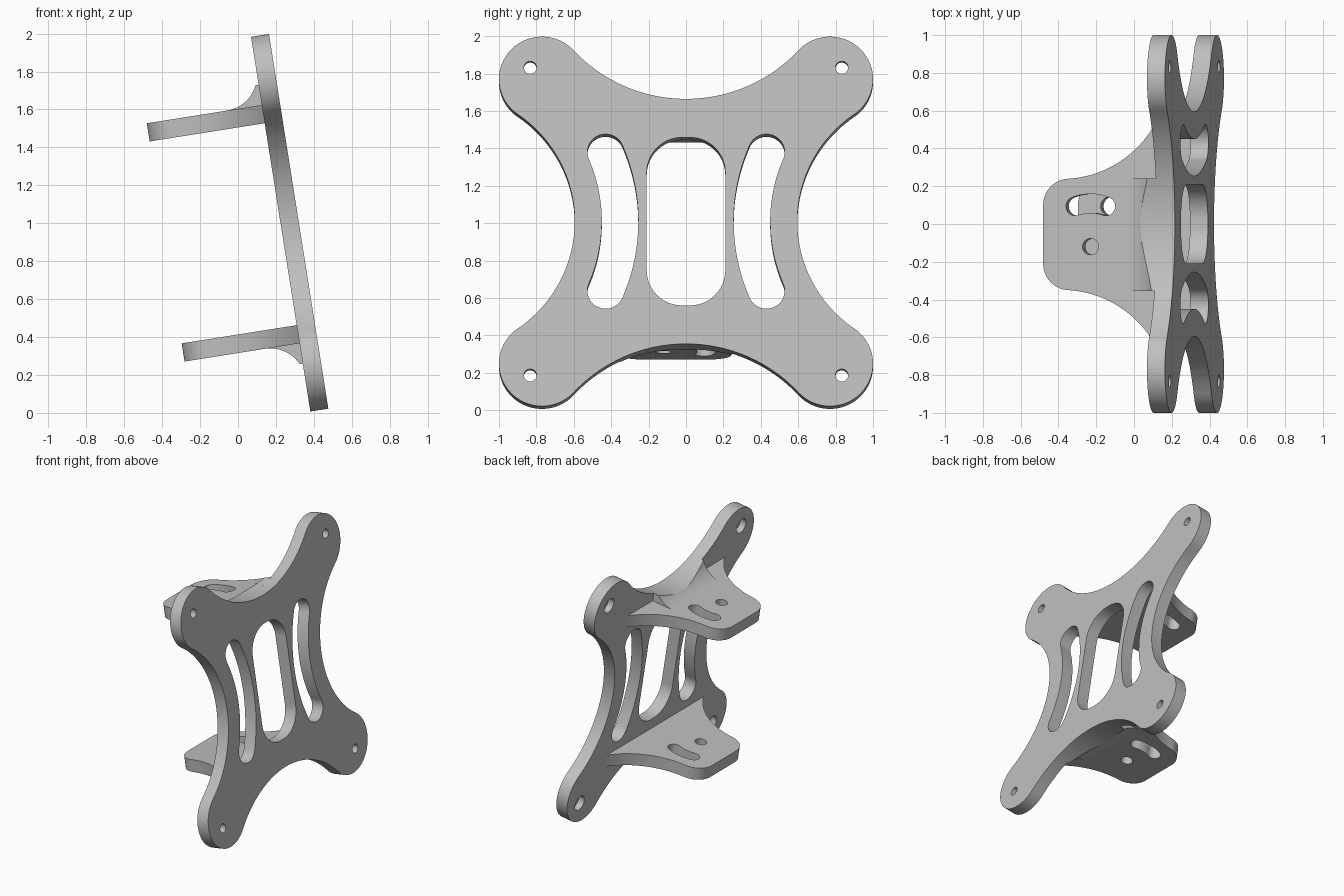
import bpy, bmesh, math
from math import sin, cos, atan2, pi
from mathutils import Matrix, Vector

cube = bpy.data.objects.get("Cube")
if cube:
    bpy.data.objects.remove(cube, do_unlink=True)

grey = bpy.data.materials.new("light_grey")
grey.use_nodes = True
colour = (0.52, 0.52, 0.52, 1)
grey.diffuse_color = colour
grey.node_tree.nodes["Principled BSDF"].inputs["Base Color"].default_value = colour

# Local frame: x = plate normal, y = sideways, z = up along the plate
FRAME = Matrix.Translation((0.2725, 0, 1.0025)) @ Matrix.Rotation(math.radians(-9), 4, 'Y')
HALF = 0.048


def arc(cx, cy, r, a0, a1, n=24):
    return [(cx + r * cos(a0 + (a1 - a0) * i / n), cy + r * sin(a0 + (a1 - a0) * i / n))
            for i in range(n + 1)]


def circle(cx, cy, r):
    return arc(cx, cy, r, 0, 2 * pi, 32)


def slot(cx, cy, r, half, mid, sweep):
    """Curved slot with round ends, following an arc about (cx, cy)."""
    a, b = mid - sweep, mid + sweep
    ends = [(cx + r * cos(t), cy + r * sin(t)) for t in (a, b)]
    return (arc(cx, cy, r + half, a, b) + arc(*ends[1], half, b, b + pi)
            + arc(cx, cy, r - half, b, a) + arc(*ends[0], half, a + pi, a + 2 * pi))


def prism(name, profile, axis, lo, hi, flip=1):
    """Extrude a 2D profile along a local axis; flip=-1 mirrors it in z."""
    pts = []
    for p in profile:
        if all((Vector(p) - Vector(q)).length > 1e-4 for q in pts):
            pts.append(p)
    place = {'x': lambda p, d: (d, p[0], p[1]),
             'y': lambda p, d: (p[0], d, p[1]),
             'z': lambda p, d: (p[0], p[1], d)}[axis]
    bm = bmesh.new()
    rings = []
    for d in (lo, hi):
        ring = []
        for p in pts:
            x, y, z = place(p, d)
            ring.append(bm.verts.new((x, y, z * flip)))
        rings.append(ring)
        bm.faces.new(ring)
    n = len(pts)
    for i in range(n):
        j = (i + 1) % n
        bm.faces.new((rings[0][i], rings[0][j], rings[1][j], rings[1][i]))
    bmesh.ops.recalc_face_normals(bm, faces=bm.faces)
    mesh = bpy.data.meshes.new(name)
    bm.to_mesh(mesh)
    bm.free()
    mesh.materials.append(grey)
    ob = bpy.data.objects.new(name, mesh)
    bpy.context.scene.collection.objects.link(ob)
    ob.matrix_world = FRAME
    return ob


def cut(ob, cutters):
    """Subtract the cutters, apply, and remove them."""
    for c in cutters:
        m = ob.modifiers.new("cut", 'BOOLEAN')
        m.operation, m.solver, m.object = 'DIFFERENCE', 'EXACT', c
    bpy.context.view_layer.update()
    mesh = bpy.data.meshes.new_from_object(ob.evaluated_get(bpy.context.evaluated_depsgraph_get()))
    ob.modifiers.clear()
    ob.data = mesh
    for c in cutters:
        bpy.data.objects.remove(c, do_unlink=True)


def finish(ob):
    bpy.ops.object.select_all(action='DESELECT')
    ob.select_set(True)
    bpy.context.view_layer.objects.active = ob
    bpy.ops.object.shade_smooth_by_angle(angle=math.radians(30))


# Plate outline: four round lobes joined by tangent hollow arcs
LOBE, LOBE_R = 0.77, 0.23
SIDE_C, SIDE_R = 1.30, 0.705
TOP_C, TOP_R = 1.481, 0.818
side_a = atan2(LOBE, LOBE - SIDE_C)
top_a = atan2(LOBE - TOP_C, LOBE)
quarter = (arc(SIDE_C, 0, SIDE_R, pi, side_a)
           + arc(LOBE, LOBE, LOBE_R, side_a - pi, top_a + pi, 40)
           + arc(0, TOP_C, TOP_R, top_a, -pi / 2))
half = quarter + [(-u, v) for u, v in reversed(quarter)]
outline = half + [(u, -v) for u, v in reversed(half)]
plate = prism("mounting_plate", outline, 'x', -HALF, HALF)

# Plate openings: rounded centre window, curved side slots, bolt holes
W, H, R = 0.21, 0.455, 0.19
window = []
for k, (su, sv) in enumerate([(1, 1), (-1, 1), (-1, -1), (1, -1)]):
    window += arc(su * (W - R), sv * (H - R), R, k * pi / 2, (k + 1) * pi / 2)
tools = [prism("window_cutter", window, 'x', -0.2, 0.2)]
for s in (-1, 1):
    tools.append(prism("slot_cutter", slot(s * SIDE_C, 0, 0.9475, 0.0975,
                                           pi if s > 0 else 0, 0.407), 'x', -0.2, 0.2))
    for t in (-1, 1):
        tools.append(prism("bolt_cutter", circle(s * 0.833, t * 0.833, 0.034), 'x', -0.2, 0.2))
        tools.append(prism("recess_cutter", circle(s * 0.833, t * 0.833, 0.058), 'x', -0.2, 0))
cut(plate, tools)
finish(plate)

# Shelf outline: rounded outer corners flaring out to the plate
MID = -0.055
CORNER, FLARE = 0.14, 0.57
cw, ch = -0.522, 0.155
fw = -0.56
fh = ch + math.sqrt((CORNER + FLARE) ** 2 - (fw - cw) ** 2)
join = atan2(fh - ch, fw - cw)
edge = (arc(cw, ch, CORNER, pi, join)
        + arc(fw, fh, FLARE, join - pi, -math.acos((-HALF - fw) / FLARE)))
shelf_shape = ([(w, MID + h) for w, h in edge]
               + [(w, MID - h) for w, h in reversed(edge)])

# Fillet section between shelf and plate
FR = 0.185
SHELF_LO, SHELF_HI = 0.539, 0.636
fillet_shape = (arc(-HALF - FR, SHELF_HI + FR, FR, -pi / 2, 0)
                + [(-HALF, SHELF_HI - 0.02), (-HALF - FR, SHELF_HI - 0.02)])

for label, flip in (("upper", 1), ("lower", -1)):
    shelf = prism(label + "_shelf", shelf_shape, 'z', SHELF_LO, SHELF_HI, flip)
    hole = (-0.408, -0.12)
    cut(shelf, [prism("hole_cutter", circle(*hole, 0.043), 'z', 0.4, 0.8, flip),
                prism("arc_cutter", slot(*hole, 0.229, 0.05, pi / 2, 0.365), 'z', 0.4, 0.8, flip)])
    finish(shelf)

    # Fillet trimmed by the hollow edge of the plate
    fillet = prism(label + "_fillet", fillet_shape, 'y', MID - 0.3, MID + 0.295, flip)
    cut(fillet, [prism("hollow_cutter", arc(0, TOP_C, TOP_R, 0, 2 * pi, 160),
                       'x', -0.5, 0.2, flip)])
    finish(fillet)
